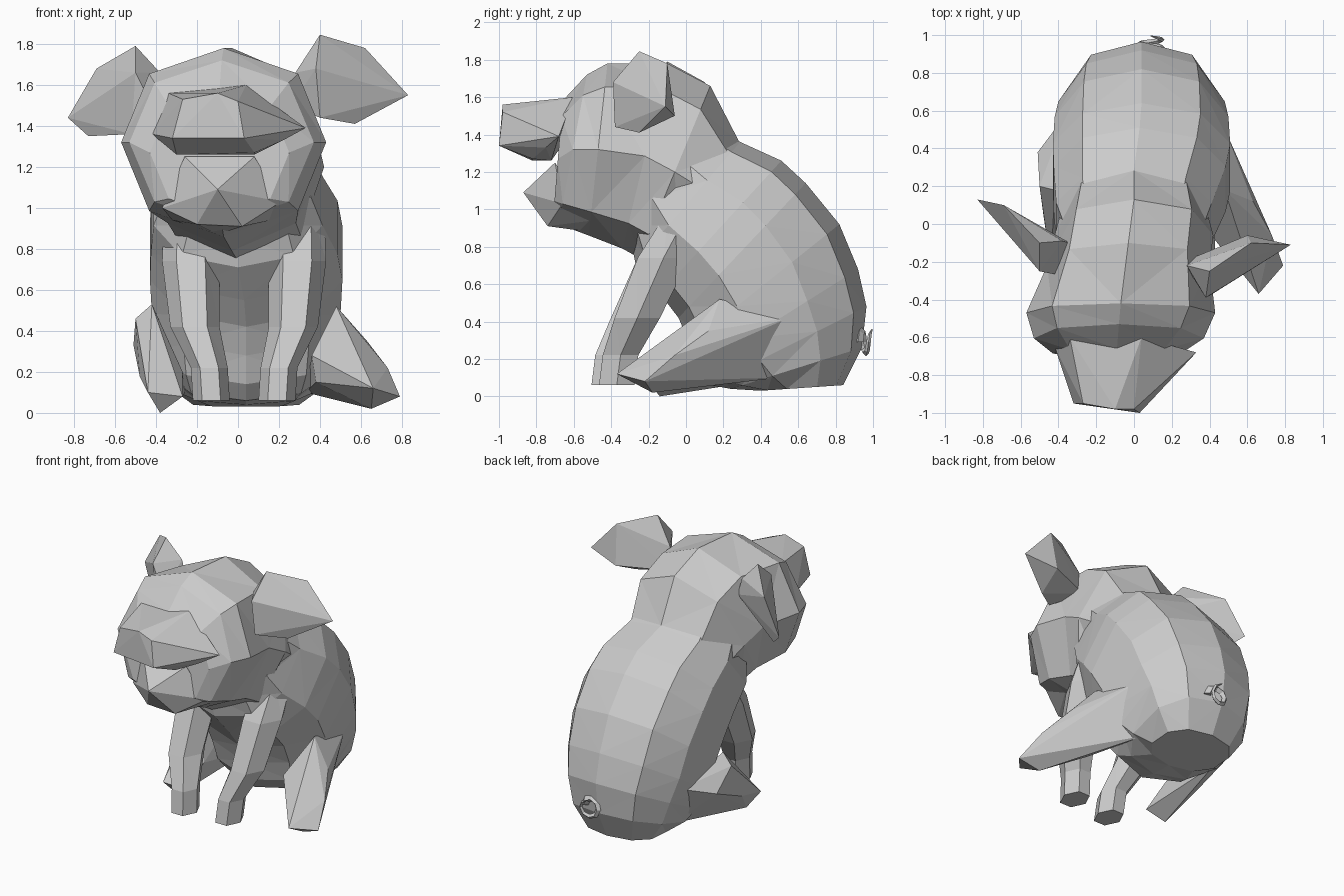
import bpy, bmesh
from math import sin, cos, pi, copysign
from mathutils import Vector


def finish(bm, name):
    bmesh.ops.recalc_face_normals(bm, faces=bm.faces)
    bmesh.ops.triangulate(bm, faces=bm.faces)
    me = bpy.data.meshes.new(name)
    bm.to_mesh(me)
    bm.free()
    ob = bpy.data.objects.new(name, me)
    bpy.context.collection.objects.link(ob)
    return ob


def skin(name, rings):
    """Bridge equal-length rings of points and close both ends."""
    bm = bmesh.new()
    loops = [[bm.verts.new(p) for p in r] for r in rings]
    n = len(loops[0])
    for a, b in zip(loops, loops[1:]):
        for i in range(n):
            j = (i + 1) % n
            bm.faces.new((a[i], a[j], b[j], b[i]))
    for end in (loops[0], loops[-1]):
        bm.faces.new(end)
    return finish(bm, name)


def profile_loft(name, sections, n, e):
    """Section: top y, top z, bottom y, bottom z, half width, centre x."""
    def sq(v):
        return copysign(abs(v) ** e, v)
    rings = []
    for ty, tz, by, bz, w, x in sections:
        top, bot = Vector((x, ty, tz)), Vector((x, by, bz))
        mid, half = (top + bot) / 2, (top - bot) / 2
        rings.append([mid + half * sq(cos(2 * pi * i / n))
                      + Vector((w * sq(sin(2 * pi * i / n)), 0, 0))
                      for i in range(n)])
    return skin(name, rings)


def limb(name, sections, n=6):
    """Section: centre x, y, z, radius x, radius y."""
    return skin(name, [[(x + rx * cos(2 * pi * i / n), y + ry * sin(2 * pi * i / n), z)
                        for i in range(n)] for x, y, z, rx, ry in sections])


def hull(name, pts):
    bm = bmesh.new()
    for p in pts:
        bm.verts.new(p)
    res = bmesh.ops.convex_hull(bm, input=bm.verts)
    junk = {g for g in res["geom_interior"] + res["geom_unused"]
            if isinstance(g, bmesh.types.BMVert)}
    bmesh.ops.delete(bm, geom=list(junk), context='VERTS')
    return finish(bm, name)


# Torso, neck to rump
body = profile_loft("body", [
    (0.08, 1.48, -0.30, 0.86, 0.37, 0.0),
    (0.29, 1.36, -0.27, 0.71, 0.43, 0.0),
    (0.51, 1.26, -0.14, 0.55, 0.475, 0.03),
    (0.64, 1.14, -0.04, 0.42, 0.49, 0.04),
    (0.82, 0.92, 0.02, 0.28, 0.48, 0.04),
    (0.92, 0.68, 0.06, 0.14, 0.46, 0.04),
    (0.965, 0.48, 0.13, 0.06, 0.42, 0.04),
    (0.94, 0.26, 0.24, 0.04, 0.37, 0.04),
    (0.84, 0.06, 0.40, 0.03, 0.27, 0.04)], 10, 0.85)

# Head
parts = [profile_loft("head", [
    (0.285, 1.36, -0.10, 0.85, 0.38, 0.0),
    (0.13, 1.66, -0.25, 0.74, 0.42, 0.0),
    (-0.10, 1.78, -0.34, 0.79, 0.43, -0.03),
    (-0.42, 1.78, -0.52, 0.86, 0.50, -0.07),
    (-0.53, 1.72, -0.68, 0.92, 0.45, -0.08),
    (-0.66, 1.58, -0.71, 0.96, 0.34, -0.09)], 8, 0.92)]

# Snout and open lower jaw
parts.append(hull("snout", [
    (-0.34, -0.60, 1.56), (0.04, -0.60, 1.60), (-0.42, -0.65, 1.36), (0.33, -0.68, 1.39),
    (0.22, -0.75, 1.33), (-0.26, -0.72, 1.26), (0.08, -0.72, 1.26),
    (-0.30, -0.82, 1.26), (0.08, -0.82, 1.27), (-0.27, -0.95, 1.53), (-0.10, -0.98, 1.56),
    (0.0, -0.98, 1.52), (-0.32, -0.95, 1.34), (0.03, -1.0, 1.34)]))
parts.append(hull("lower_jaw", [
    (-0.26, -0.70, 1.25), (0.08, -0.70, 1.25), (-0.10, -0.87, 1.09),
    (-0.37, -0.66, 1.00), (0.21, -0.66, 1.03), (-0.20, -0.74, 0.92),
    (0.02, -0.74, 0.91), (-0.1, -0.45, 0.87), (-0.32, -0.5, 0.94), (0.16, -0.5, 0.94)]))

# Ears, each turned a little differently
parts.append(hull("right_ear", [
    (0.26, -0.20, 1.50), (0.28, -0.22, 1.66), (0.40, -0.25, 1.845), (0.62, -0.10, 1.78),
    (0.83, -0.11, 1.55), (0.57, -0.25, 1.41), (0.40, -0.38, 1.44), (0.38, -0.39, 1.68),
    (0.60, -0.06, 1.50)]))
parts.append(hull("left_ear", [
    (-0.34, -0.10, 1.53), (-0.38, -0.09, 1.66), (-0.50, -0.10, 1.79), (-0.69, 0.10, 1.68),
    (-0.83, 0.13, 1.44), (-0.73, 0.05, 1.35), (-0.52, -0.20, 1.36), (-0.50, -0.25, 1.66),
    (-0.40, -0.27, 1.46)]))

# Front legs
for side, s, dx, dy in (("right", 1, 0.0, 0.02), ("left", -1, 0.06, -0.02)):
    parts.append(limb(side + "_front_leg", [
        (s * 0.29 + dx, 0.02, 1.00, 0.13, 0.13),
        (s * 0.29 + dx, -0.12, 0.74, 0.14, 0.16),
        (s * 0.27 + dx, -0.27 + dy / 2, 0.42, 0.12, 0.14),
        (s * 0.20 + dx, -0.37 + dy, 0.22, 0.09, 0.11),
        (s * 0.19 + dx, -0.39 + dy, 0.06, 0.09, 0.11)]))

# Hind legs: right one splayed out, left one tucked in
parts.append(hull("right_hind_leg", [
    (0.46, 0.55, 0.42), (0.48, 0.18, 0.52), (0.36, 0.0, 0.28), (0.63, 0.12, 0.35),
    (0.73, -0.06, 0.22), (0.79, -0.22, 0.08), (0.66, -0.37, 0.12), (0.65, -0.18, 0.02),
    (0.38, 0.0, 0.15), (0.33, 0.5, 0.10)]))
parts.append(hull("left_hind_leg", [
    (-0.36, 0.58, 0.40), (-0.42, 0.18, 0.53), (-0.50, 0.20, 0.46), (-0.51, 0.38, 0.33),
    (-0.48, 0.05, 0.18), (-0.43, -0.05, 0.27), (-0.38, -0.14, 0.0), (-0.27, -0.20, 0.08),
    (-0.44, -0.22, 0.10), (-0.27, 0.0, 0.20), (-0.26, 0.5, 0.10)]))

# Fuse everything into one continuous skin
bpy.context.view_layer.objects.active = body
for p in parts:
    mod = body.modifiers.new("fuse", 'BOOLEAN')
    mod.operation = 'UNION'
    mod.solver = 'EXACT'
    mod.object = p
    bpy.ops.object.modifier_apply(modifier=mod.name)
    bpy.data.objects.remove(p)

# Curly tail: small tapered spiral at the rump
rings = []
for k in range(10):
    a = k * 2 * pi / 8
    ctr = Vector((0.09, 0.92 + 0.007 * k, 0.29))
    out = Vector((cos(a), 0, sin(a)))
    r = 0.028 - 0.002 * k
    rings.append([ctr + out * (0.06 + r * cos(t)) + Vector((0, r * sin(t), 0))
                  for t in (0, pi / 2, pi, 3 * pi / 2)])
rings.append([Vector((0.09, 0.995, 0.36)) + Vector((0.006 * cos(t), 0.003 * sin(t), 0))
              for t in (0, pi / 2, pi, 3 * pi / 2)])
skin("tail", rings)
